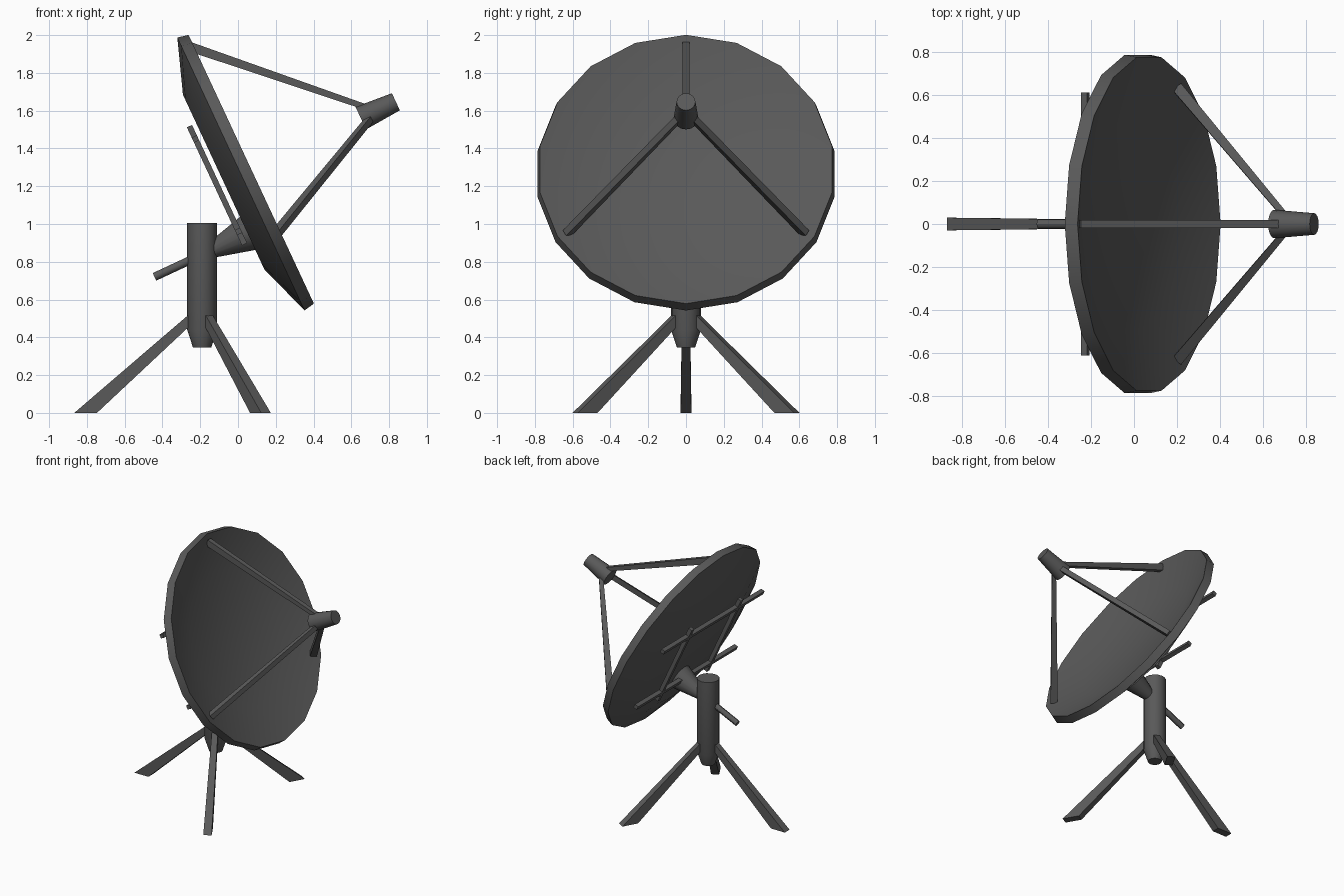
import bpy, bmesh
from math import sin, cos, pi, radians
from mathutils import Matrix, Vector

old = bpy.data.objects.get("Cube")
if old:
    bpy.data.objects.remove(old, do_unlink=True)

# One painted metal colour for everything
GREY = (0.1, 0.1, 0.1, 1)
metal = bpy.data.materials.new("dark_grey_metal")
metal.use_nodes = True
metal.diffuse_color = GREY
metal.node_tree.nodes["Principled BSDF"].inputs["Base Color"].default_value = GREY

# Dish frame: local x = sideways, y = up the dish, z = pointing axis
TILT = radians(25)
SIDE = Vector((0, 1, 0))
UP = Vector((-sin(TILT), 0, cos(TILT)))
AXIS = Vector((cos(TILT), 0, sin(TILT)))
DISH = Matrix.Translation((0.07, 0, 1.29)) @ Matrix((SIDE, UP, AXIS)).transposed().to_4x4()
MAST_X = -0.19


def finish(name, bm, smooth=False):
    bmesh.ops.recalc_face_normals(bm, faces=bm.faces)
    mesh = bpy.data.meshes.new(name)
    bm.to_mesh(mesh)
    bm.free()
    mesh.materials.append(metal)
    obj = bpy.data.objects.new(name, mesh)
    bpy.context.collection.objects.link(obj)
    if smooth:
        bpy.ops.object.select_all(action="DESELECT")
        obj.select_set(True)
        bpy.context.view_layer.objects.active = obj
        bpy.ops.object.shade_smooth_by_angle(angle=radians(30))
    return obj


def lathe(name, profile, sides, matrix):
    """Turn (radius, height) points about local z; the first vertex lies on local y."""
    bm = bmesh.new()
    rings = []
    for r, h in profile:
        count = sides if r else 1
        rings.append([bm.verts.new(matrix @ Vector((r * sin(2 * pi * i / sides),
                                                    r * cos(2 * pi * i / sides), h)))
                      for i in range(count)])
    for a, b in zip(rings, rings[1:]):
        for i in range(sides):
            j = (i + 1) % sides
            corners = [a[i % len(a)], a[j % len(a)], b[j % len(b)], b[i % len(b)]]
            bm.faces.new(list(dict.fromkeys(corners)))
    return finish(name, bm, smooth=True)


def beam(name, start, end, side, size_start, size_end, ground_cut=False):
    """Tapered rectangular bar; sizes are (along side, across side)."""
    bm = bmesh.new()
    direction = (end - start).normalized()
    across = direction.cross(side).normalized()
    ends = []
    for p, (w, d) in ((start, size_start), (end, size_end)):
        ends.append([bm.verts.new(p + side * w / 2 * s + across * d / 2 * t)
                     for s, t in ((-1, -1), (1, -1), (1, 1), (-1, 1))])
    for ring in ends:
        bm.faces.new(ring)
    for i in range(4):
        j = (i + 1) % 4
        bm.faces.new((ends[0][i], ends[0][j], ends[1][j], ends[1][i]))
    if ground_cut:
        bmesh.ops.bisect_plane(bm, geom=bm.verts[:] + bm.edges[:] + bm.faces[:],
                               plane_co=(0, 0, 0), plane_no=(0, 0, -1), clear_outer=True)
        bmesh.ops.holes_fill(bm, edges=[e for e in bm.edges if e.is_boundary])
    return finish(name, bm)


# Reflector: shallow bowl with a thick rim and a flat back
lathe("dish", [(0, -0.115), (0.5, -0.09), (0.785, 0), (0.797, -0.06),
               (0.51, -0.161), (0, -0.161)], 18, DISH)

# Receiver at the focus and its three struts
lathe("receiver", [(0, 0.64), (0.066, 0.64), (0.05, 0.845), (0, 0.845)], 16, DISH)
for name, deg in (("top_strut", 0), ("left_strut", 120), ("right_strut", 240)):
    a = radians(deg)
    radial = Vector((sin(a), cos(a), 0))
    tangent = DISH.to_3x3() @ Vector((cos(a), -sin(a), 0))
    beam(name, DISH @ (radial * 0.725 + Vector((0, 0, -0.02))),
         DISH @ (radial * 0.05 + Vector((0, 0, 0.68))),
         tangent, (0.036, 0.05), (0.036, 0.03))

# Support frame behind the dish
BACK = -0.2
BAR = (0.03, 0.03)
for s, end in ((1, "upper"), (-1, "lower")):
    beam(end + "_cross_bar", DISH @ Vector((-0.61, 0.27 * s, BACK)),
         DISH @ Vector((0.61, 0.27 * s, BACK)), AXIS, BAR, BAR)
for s, end in ((1, "left"), (-1, "right")):
    beam(end + "_upright_bar", DISH @ Vector((0.3 * s, -0.345, BACK)),
         DISH @ Vector((0.3 * s, 0.345, BACK)), AXIS, BAR, BAR)

# Mount: cone from mast to dish, with a rod passing out behind the mast
MOUNT = DISH @ Matrix.Translation((0, -0.3, 0))
lathe("mount_cone", [(0, -0.38), (0.04, -0.38), (0.098, -0.155), (0, -0.155)], 16, MOUNT)
lathe("mount_rod", [(0, -0.705), (0.022, -0.705), (0.022, -0.3), (0, -0.3)], 12, MOUNT)

# Mast with a tapered foot
lathe("mast", [(0, 0.345), (0.048, 0.345), (0.079, 0.44), (0.079, 1.005), (0, 1.005)],
      16, Matrix.Translation((MAST_X, 0, 0)))

# Three splayed legs trimmed flat at the ground
for name, deg in (("back_leg", 180), ("left_leg", 60), ("right_leg", -60)):
    a = radians(deg)
    out = Vector((cos(a), sin(a), 0))
    foot = Vector((MAST_X, 0, 0))
    beam(name, foot + out * 0.03 + Vector((0, 0, 0.525)),
         foot + out * 0.7 + Vector((0, 0, -0.076)),
         Vector((-sin(a), cos(a), 0)), (0.042, 0.046), (0.06, 0.085), ground_cut=True)
